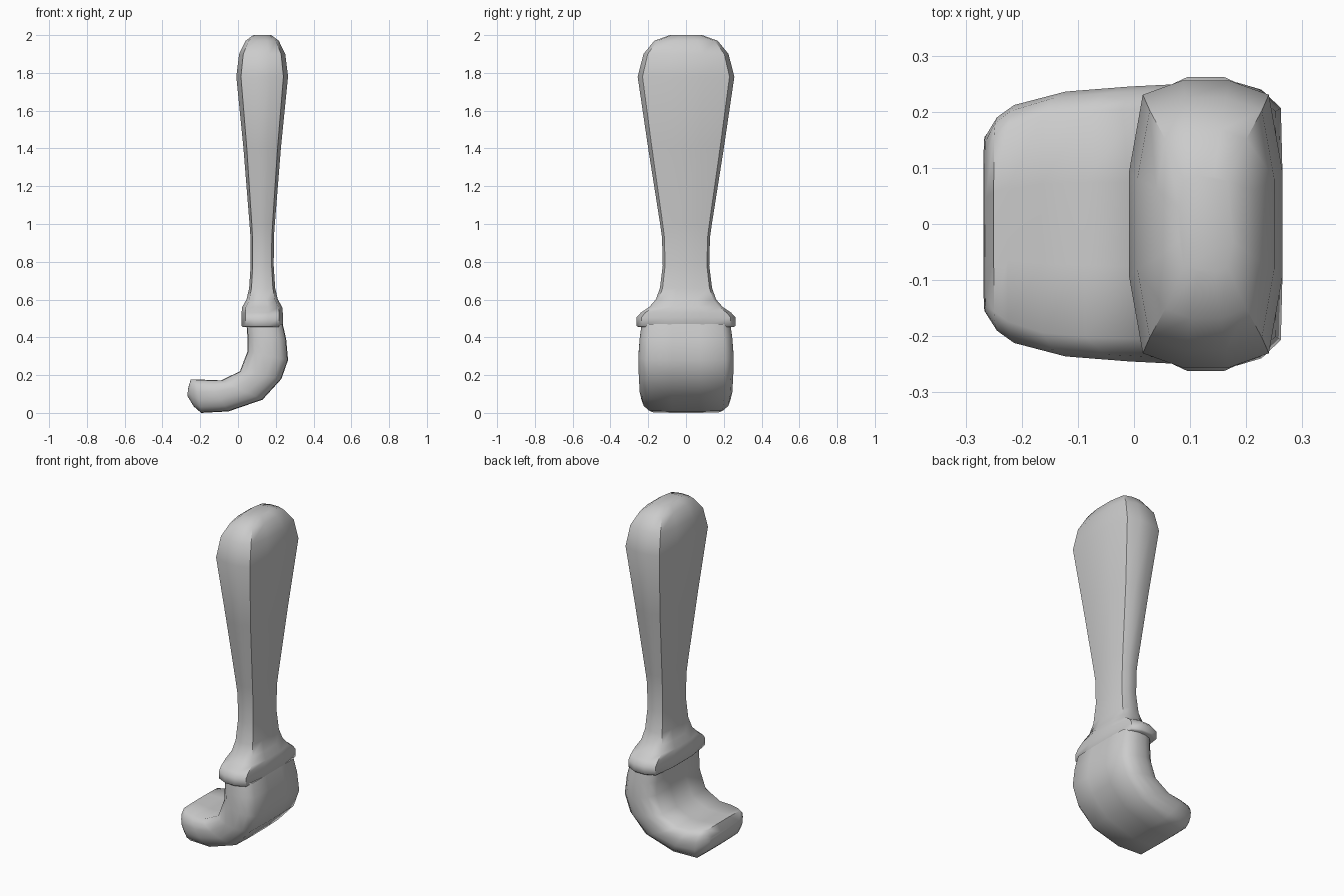
import bpy, bmesh, math
from mathutils import Vector

if "Cube" in bpy.data.objects:
    bpy.data.objects.remove(bpy.data.objects["Cube"])


def loft(name, sections, ring, angle):
    """Skin sections (inner point xz, outer point xz, half depth y) with a unit ring."""
    bm = bmesh.new()
    loops = []
    for (ix, iz), (ox, oz), hy in sections:
        a, b = Vector((ix, 0, iz)), Vector((ox, 0, oz))
        mid, half = (a + b) / 2, (b - a) / 2
        loops.append([bm.verts.new(mid + half * u + Vector((0, hy * v, 0))) for u, v in ring])
    n = len(ring)
    for lo, hi in zip(loops, loops[1:]):
        for i in range(n):
            j = (i + 1) % n
            bm.faces.new((lo[i], lo[j], hi[j], hi[i]))
    bm.faces.new(loops[0][::-1])
    bm.faces.new(loops[-1])
    bmesh.ops.recalc_face_normals(bm, faces=bm.faces)
    mesh = bpy.data.meshes.new(name)
    bm.to_mesh(mesh)
    bm.free()
    obj = bpy.data.objects.new(name, mesh)
    bpy.context.collection.objects.link(obj)
    bpy.ops.object.select_all(action='DESELECT')
    obj.select_set(True)
    bpy.context.view_layer.objects.active = obj
    bpy.ops.object.shade_smooth_by_angle(angle=math.radians(angle))
    return obj


def ring(quarter):
    """Mirror one quarter of a cross-section into a closed ring."""
    half = quarter + [(-u, v) for u, v in reversed(quarter)]
    return half + [(-u, -v) for u, v in half]


# Handle with flared collar: z, half width, half depth
profile = [
    (0.455, 0.104, 0.254), (0.462, 0.109, 0.262), (0.505, 0.109, 0.262),
    (0.53, 0.109, 0.24), (0.56, 0.106, 0.195), (0.60, 0.083, 0.16),
    (0.66, 0.069, 0.138), (0.78, 0.061, 0.123), (0.93, 0.062, 0.127),
    (1.0, 0.067, 0.137), (1.4, 0.099, 0.200), (1.78, 0.137, 0.256),
    (1.90, 0.122, 0.225), (1.97, 0.088, 0.168), (2.0, 0.048, 0.085)]
cx = 0.128
loft("handle", [((cx - w, z), (cx + w, z), d) for z, w, d in profile],
     ring([(1, 0.36), (0.82, 0.9), (0.3, 1)]), 50)

# Bristles curling toward -x: inner edge, outer edge, half depth
curl = [
    ((0.045, 0.47), (0.237, 0.47), 0.235),
    ((0.05, 0.40), (0.255, 0.39), 0.245),
    ((0.05, 0.325), (0.265, 0.28), 0.252),
    ((0.01, 0.22), (0.23, 0.18), 0.250),
    ((-0.09, 0.172), (0.13, 0.07), 0.245),
    ((-0.165, 0.175), (-0.05, 0.008), 0.236),
    ((-0.225, 0.178), (-0.195, 0.0), 0.212),
    ((-0.25, 0.178), (-0.235, 0.035), 0.19),
    ((-0.264, 0.13), (-0.268, 0.09), 0.155)]
loft("bristles", curl, ring([(1, 0.3), (0.97, 0.82), (0.65, 0.95), (0.25, 1)]), 55)
